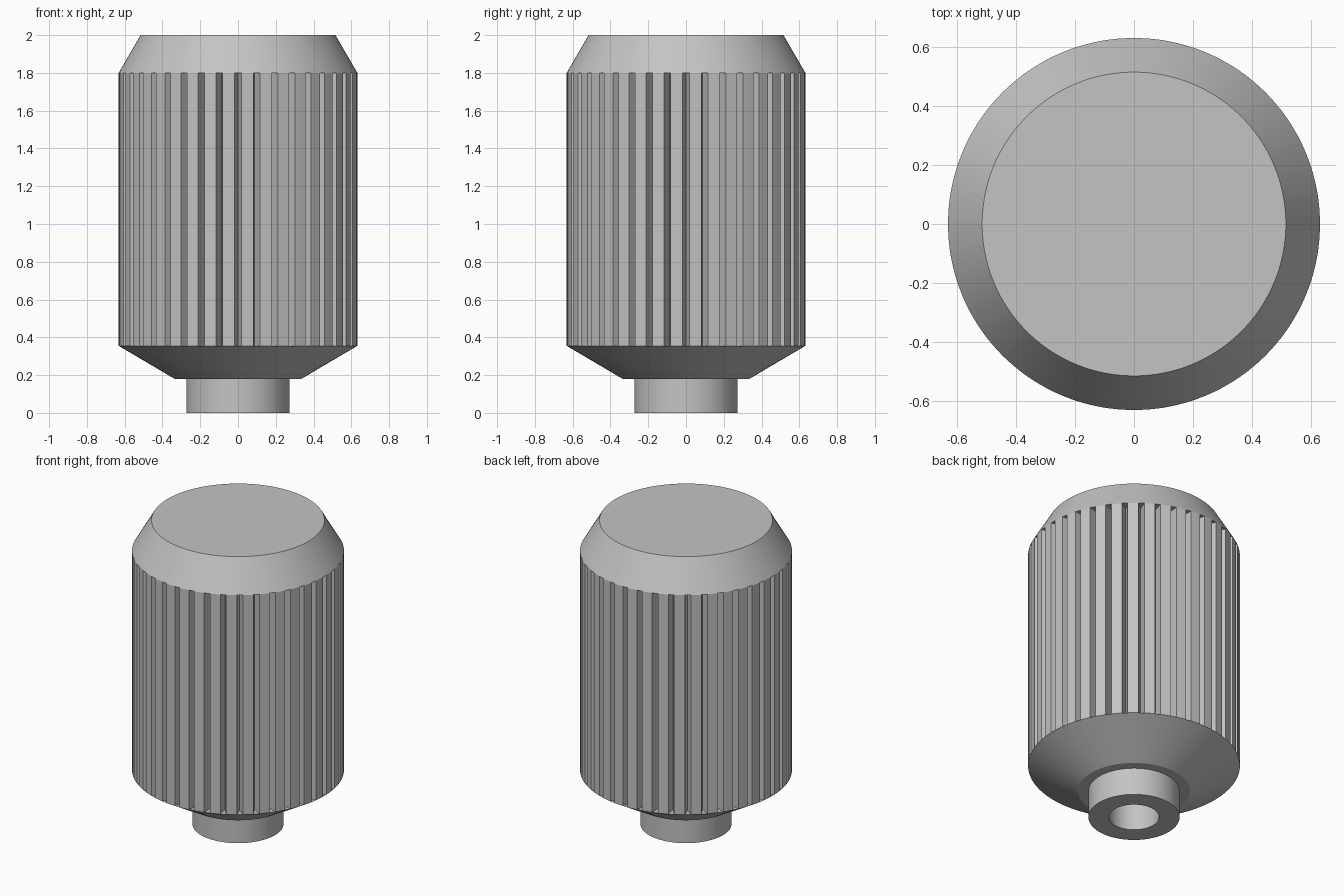
import bpy, bmesh, math

cube = bpy.data.objects.get("Cube")
if cube:
    bpy.data.objects.remove(cube)

GROOVES = 40
PITCH = 2 * math.pi / GROOVES
HALF = 0.028          # half the angular width of a groove
DEPTH = 0.067
R = 0.632             # outer radius of the grip

grey = bpy.data.materials.new("plain_grey")
grey.use_nodes = True
colour = (0.55, 0.55, 0.55, 1)
grey.diffuse_color = colour
grey.node_tree.nodes["Principled BSDF"].inputs["Base Color"].default_value = colour


def ring_angles():
    """Angles round the axis; every fourth one is the bottom of a groove."""
    land = PITCH / 2
    for i in range(GROOVES):
        for offset in (0, HALF, land, PITCH - HALF):
            yield i * PITCH + offset - math.pi / 2, offset == 0


def lathe(name, profile, cap_start=False, cap_end=False):
    """Revolve (radius, height, grooved) points about the z axis."""
    bm = bmesh.new()
    rings = []
    for radius, z, grooved in profile:
        ring = []
        for angle, is_groove in ring_angles():
            r = radius - DEPTH if grooved and is_groove else radius
            ring.append(bm.verts.new((r * math.cos(angle), r * math.sin(angle), z)))
        rings.append(ring)
    for low, high in zip(rings, rings[1:]):
        n = len(low)
        for i in range(n):
            j = (i + 1) % n
            bm.faces.new((low[i], low[j], high[j], high[i]))
    if cap_start:
        bm.faces.new(rings[0][::-1])
    if cap_end:
        bm.faces.new(rings[-1])
    # Groove ends share their corners with the plain rims
    bmesh.ops.remove_doubles(bm, verts=bm.verts, dist=0.0001)
    mesh = bpy.data.meshes.new(name)
    bm.to_mesh(mesh)
    bm.free()
    mesh.materials.append(grey)
    obj = bpy.data.objects.new(name, mesh)
    bpy.context.collection.objects.link(obj)
    bpy.ops.object.select_all(action='DESELECT')
    obj.select_set(True)
    bpy.context.view_layer.objects.active = obj
    bpy.ops.object.shade_smooth_by_angle(angle=math.radians(20))
    return obj


# Knob: flared underside, grooved grip, bevelled flat top
lathe("knob_body", [
    (0.272, 0.18, False),
    (0.335, 0.18, False),
    (R, 0.355, False),
    (R, 0.355, True),
    (R, 1.8, True),
    (R, 1.8, False),
    (0.516, 2.0, False),
], cap_end=True)

# Neck with a blind shaft hole running up into the knob
lathe("neck", [
    (0.15, 0.8, False),
    (0.15, 0.0, False),
    (0.272, 0.0, False),
    (0.272, 0.18, False),
], cap_start=True)
